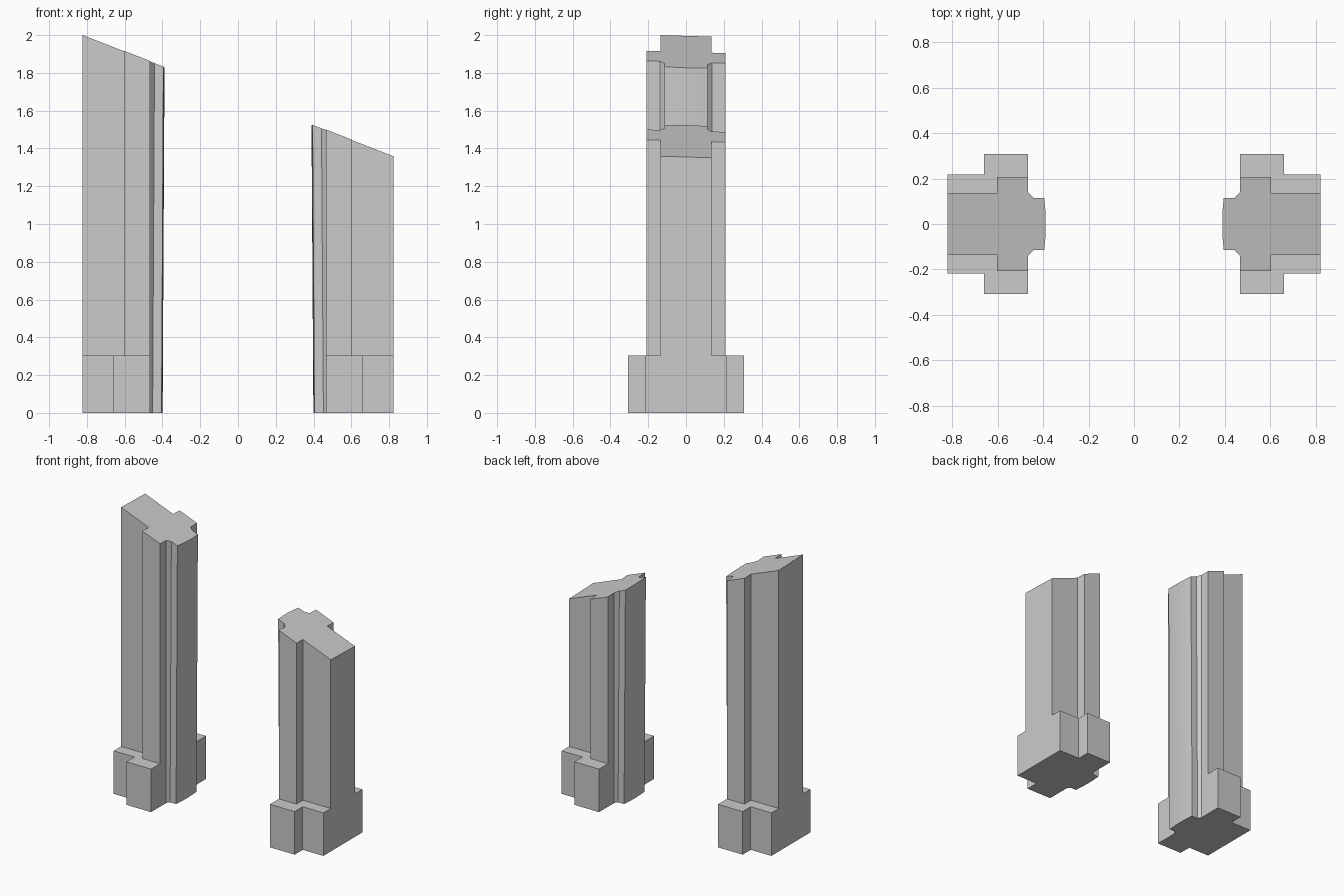
import bpy, bmesh

if "Cube" in bpy.data.objects:
    bpy.data.objects.remove(bpy.data.objects["Cube"])

BASE_TOP = 0.305
# Half outlines (|x|, |y|), running from the outer side toward the centre
BASE = [(0.822, 0.218), (0.66, 0.218), (0.66, 0.308), (0.466, 0.308)]
SHAFT = [(0.822, 0.136), (0.604, 0.136), (0.604, 0.208), (0.466, 0.208)]
NOSE = [(0.466, 0.138), (0.452, 0.115), (0.405, 0.115), (0.4005, 0.06)]
TIP = (0.399, 0.0)
LEAN = 0.01  # how far the nose leans inward at the top


def top_z(x, y):
    """Sloping plane that cuts both piers."""
    return 2.0 - 0.39 * (x + 0.822) - 0.03 * (y + 0.136)


def make_pier(name, side):
    bm = bmesh.new()

    def ring(points, ysign, z=None, lean=0.0):
        out = []
        for i, (x, y) in enumerate(points):
            px = side * (x - (lean if i > 0 else 0))
            py = ysign * y
            out.append(bm.verts.new((px, py, top_z(px, py) if z is None else z)))
        return out

    def walls(low, high):
        for i in range(len(low) - 1):
            bm.faces.new((low[i], low[i + 1], high[i + 1], high[i]))

    tip_low = bm.verts.new((side * TIP[0], 0, 0))
    tx = side * (TIP[0] - LEAN)
    tip_high = bm.verts.new((tx, 0, top_z(tx, 0)))
    halves = []
    for s in (1, -1):
        b0, b1 = ring(BASE, s, 0), ring(BASE, s, BASE_TOP)
        s0, s1 = ring(SHAFT, s, BASE_TOP), ring(SHAFT, s)
        n0, n1 = ring(NOSE, s, 0), ring(NOSE, s, None, LEAN)
        walls(b0, b1)                                # plinth sides
        walls(s0, s1)                                # shaft sides
        walls(n0 + [tip_low], n1 + [tip_high])       # rounded nose
        bm.faces.new(b1 + s0[::-1])                  # plinth ledge
        bm.faces.new((b0[-1], b1[-1], s0[-1], s1[-1], n1[0], n0[0]))
        halves.append((b0, b1, s0, s1, n0, n1))
    p, m = halves
    # Outer face, underside and sloping top
    bm.faces.new([p[k][0] for k in range(4)] + [m[k][0] for k in (3, 2, 1, 0)])
    bm.faces.new(p[0] + p[4] + [tip_low] + m[4][::-1] + m[0][::-1])
    bm.faces.new(p[3] + p[5] + [tip_high] + m[5][::-1] + m[3][::-1])
    bmesh.ops.recalc_face_normals(bm, faces=bm.faces)

    mesh = bpy.data.meshes.new(name)
    bm.to_mesh(mesh)
    bm.free()
    bpy.context.collection.objects.link(bpy.data.objects.new(name, mesh))


make_pier("tall_pier", -1)
make_pier("short_pier", 1)
